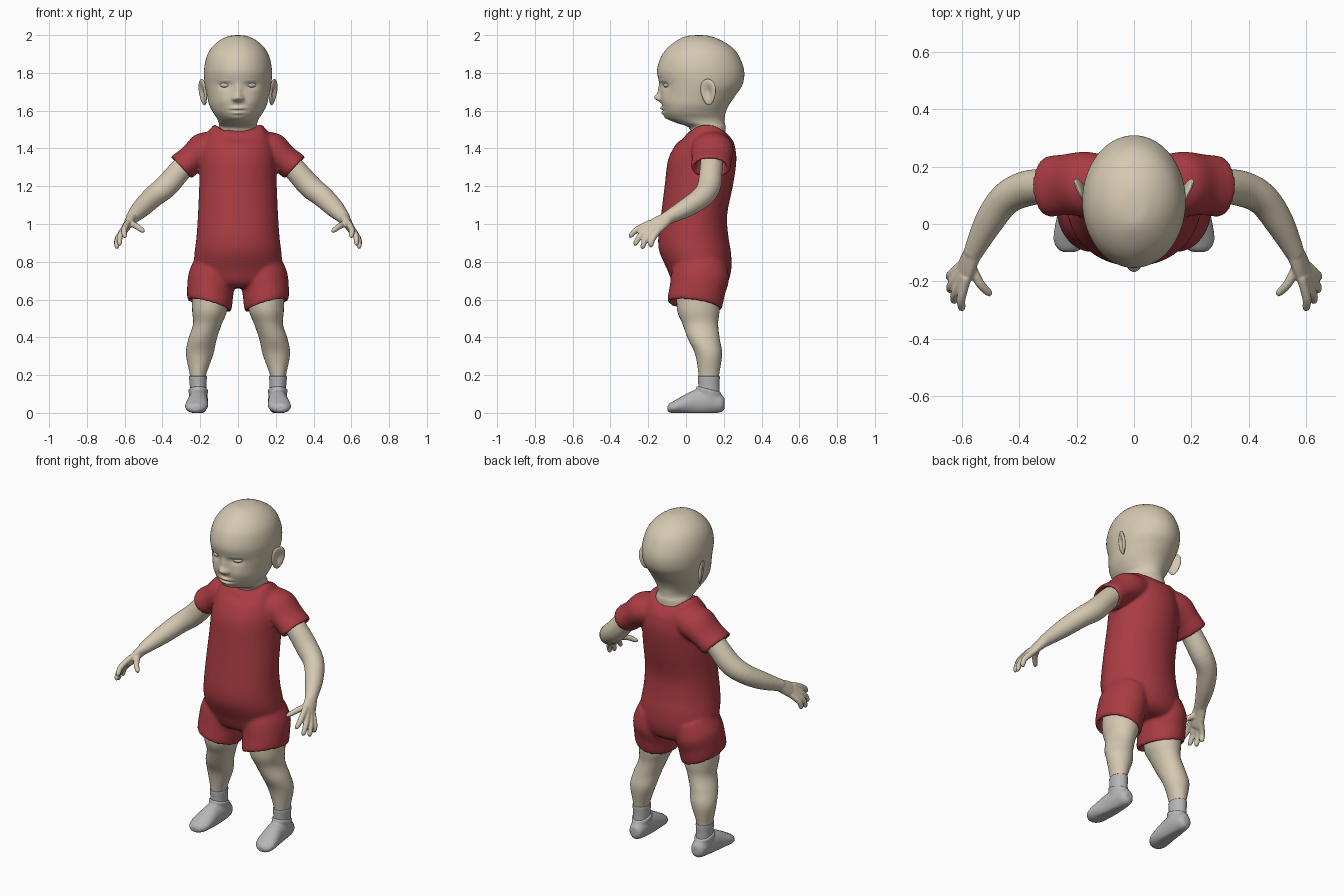
import bpy, bmesh
from math import sin, cos, pi, exp
from mathutils import Vector, Matrix, Euler

default_cube = bpy.data.objects.get("Cube")
if default_cube:
    bpy.data.objects.remove(default_cube, do_unlink=True)

X_AXIS, Z_AXIS = (1, 0, 0), (0, 0, 1)


def material(name, red, green, blue):
    mat = bpy.data.materials.new(name)
    color = (red, green, blue, 1)
    mat.diffuse_color = color
    mat.use_nodes = True
    shader = mat.node_tree.nodes["Principled BSDF"]
    shader.inputs["Base Color"].default_value = color
    shader.inputs["Roughness"].default_value = 0.8
    return mat


skin = material("skin", .66, .58, .44)
red_cloth = material("red cloth", .40, .045, .055)
grey_cloth = material("grey cloth", .47, .47, .48)
eye_grey = material("eye grey", .55, .54, .54)


def resample(path, steps):
    """Smooth curve through every control point, radii included."""
    points = []
    last = len(path) - 1
    for i in range(last):
        a, b, c, d = (path[max(i - 1, 0)], path[i], path[i + 1], path[min(i + 2, last)])
        for k in range(steps):
            t = k / steps
            points.append([
                q + t / 2 * (r - p + t * (2 * p - 5 * q + 4 * r - s + t * (3 * (q - r) + s - p)))
                for p, q, r, s in zip(a, b, c, d)])
    points.append(list(path[last]))
    return points


def tube(bm, path, side, axis=None, steps=4, segments=32):
    """Closed tube along (x, y, z, side radius, other radius) points."""
    points = resample(path, steps)
    rings = []
    for i, point in enumerate(points):
        if axis:
            tangent = Vector(axis).normalized()
        else:
            after, before = points[min(i + 1, len(points) - 1)], points[max(i - 1, 0)]
            tangent = (Vector(after[:3]) - Vector(before[:3])).normalized()
        u = Vector(side)
        u = (u - tangent * u.dot(tangent)).normalized()
        w = tangent.cross(u)
        ring = []
        for k in range(segments):
            angle = 2 * pi * k / segments
            offset = u * cos(angle) * point[3] + w * sin(angle) * point[4]
            ring.append(bm.verts.new(Vector(point[:3]) + offset))
        rings.append(ring)
    for low, high in zip(rings, rings[1:]):
        for k in range(segments):
            n = (k + 1) % segments
            bm.faces.new((low[k], low[n], high[n], high[k]))
    bm.faces.new(rings[0])
    bm.faces.new(rings[-1])


def upright(sections):
    """Turn (z, half width, front y, back y) into tube points."""
    return [(0, (front + back) / 2, z, half, (back - front) / 2)
            for z, half, front, back in sections]


def flip(vector, sign):
    return (sign * vector[0], *vector[1:])


def finish(name, bm, mat, voxel=None, soften=3, mirror=False):
    bmesh.ops.recalc_face_normals(bm, faces=bm.faces)
    mesh = bpy.data.meshes.new(name)
    for face in bm.faces:
        face.smooth = True
    bm.to_mesh(mesh)
    bm.free()
    mesh.materials.append(mat)
    obj = bpy.data.objects.new(name, mesh)
    bpy.context.collection.objects.link(obj)
    if voxel:
        fuse = obj.modifiers.new("fuse", 'REMESH')
        fuse.mode = 'VOXEL'
        fuse.voxel_size = voxel
        fuse.use_smooth_shade = True
        smooth = obj.modifiers.new("soften", 'SMOOTH')
        smooth.iterations = soften
    if mirror:
        obj.modifiers.new("mirror", 'MIRROR').use_axis[0] = True
    return obj


# Head and neck, lofted and then sculpted with soft bumps
bm = bmesh.new()
head = [(2, .008, .06, .08), (1.994, .05, .0, .13), (1.97, .1, -.05, .19),
        (1.93, .142, -.1, .25), (1.88, .168, -.135, .285), (1.81, .18, -.153, .308),
        (1.74, .176, -.14, .3), (1.68, .164, -.133, .262), (1.63, .152, -.126, .228),
        (1.59, .132, -.12, .21), (1.56, .112, -.098, .205), (1.535, .102, -.05, .205),
        (1.51, .1, .015, .21), (1.45, .11, .03, .21)]
tube(bm, upright(head), X_AXIS, Z_AXIS, steps=8, segments=160)
bumps = [  # x, z, x spread, z spread, push
    (0, 1.668, .022, .02, .034),     # nose tip
    (0, 1.705, .018, .03, .012),     # nose bridge
    (.021, 1.662, .01, .011, .012),  # nostrils
    (.07, 1.735, .036, .022, -.014), # eye sockets
    (.07, 1.756, .032, .007, .006),  # upper lids
    (.08, 1.65, .045, .04, .01),     # cheeks
    (0, 1.613, .034, .009, .013),    # upper lip
    (0, 1.6, .042, .005, -.007),     # mouth line
    (0, 1.588, .028, .009, .012),    # lower lip
    (0, 1.56, .04, .016, .01)]       # chin
for v in bm.verts:
    if v.co.y < .03:
        x, z = abs(v.co.x), v.co.z
        v.co.y -= sum(push * exp(-((x - bx) / sx) ** 2 - ((z - bz) / sz) ** 2)
                      for bx, bz, sx, sz, push in bumps)
finish("head", bm, skin)

# Eyes
bm = bmesh.new()
place = Matrix.LocRotScale(Vector((.07, -.104, 1.735)), Euler((0, 0, .35)), Vector((.028, .013, .013)))
bmesh.ops.create_uvsphere(bm, u_segments=24, v_segments=16, radius=1, matrix=place)
finish("eyes", bm, eye_grey, mirror=True)

# Ears, dished discs whose rear edge stands out
bm = bmesh.new()
bmesh.ops.create_uvsphere(bm, u_segments=32, v_segments=24, radius=1)
for v in bm.verts:
    if v.co.x > 0:
        v.co.x -= 1.3 * exp(-(v.co.y / .55) ** 2 - (v.co.z / .6) ** 2)
    v.co.y *= 1 + .22 * v.co.z
place = Matrix.LocRotScale(Vector((.186, .118, 1.698)), Euler((0, .12, -.42)), Vector((.016, .043, .07)))
bm.transform(place)
finish("ears", bm, skin, mirror=True)

# Romper: trunk, short sleeves and short legs fused into one garment
bm = bmesh.new()
trunk = [(1.528, .125, .0, .222), (1.48, .165, -.015, .24), (1.42, .19, -.055, .257),
         (1.34, .2, -.095, .267), (1.21, .205, -.112, .25), (1.05, .212, -.132, .218),
         (.93, .22, -.147, .225), (.85, .23, -.14, .238), (.76, .235, -.1, .24),
         (.69, .22, -.07, .22), (.66, .17, -.03, .18)]
tube(bm, upright(trunk), X_AXIS, Z_AXIS, segments=48)
for v in bm.verts:  # scooped neckline
    rise = (v.co.z - 1.43) / .1
    if rise > 0:
        v.co.z -= .055 * rise * max(0, 1 - (v.co.x / .125) ** 2)
sleeve = [(.07, .14, 1.43, .09, .085), (.16, .14, 1.4, .112, .098), (.24, .137, 1.345, .106, .079),
          (.3, .13, 1.3, .104, .078), (.295, .13, 1.305, .082, .058), (.25, .135, 1.345, .08, .056)]
short_leg = [(.11, .08, .8, .115, .14), (.137, .075, .72, .125, .153), (.147, .06, .65, .126, .148),
             (.152, .045, .572, .12, .145), (.152, .047, .58, .099, .124), (.15, .055, .64, .097, .12)]
for sign in (1, -1):
    tube(bm, [flip(p, sign) for p in sleeve], (0, 1, 0), flip((.74, -.03, -.67), sign))
    tube(bm, [flip(p, sign) for p in short_leg], X_AXIS, flip((-.28, .15, 1), sign))
finish("romper", bm, red_cloth, voxel=.009, soften=4)

# Arms with palm, fingers and thumb
bm = bmesh.new()
arm = [(.22, .137, 1.37, .058, .058), (.3, .133, 1.29, .06, .06), (.38, .122, 1.2, .062, .062),
       (.45, .085, 1.143, .057, .057), (.51, .0, 1.085, .05, .05), (.563, -.105, 1.03, .033, .033)]
tube(bm, arm, (1, 1, 0))
palm = [(.557, -.09, 1.037, .033, .032), (.58, -.14, 1.003, .044, .025),
        (.598, -.182, .972, .046, .019), (.606, -.198, .96, .036, .014)]
tube(bm, palm, (-.025, -.06, .045))
fingers = {
    "index": ((.587, -.21, .992), (.602, -.302, .932)),
    "middle": ((.601, -.198, .972), (.63, -.275, .89)),
    "ring": ((.61, -.18, .957), (.645, -.235, .872)),
    "little": ((.613, -.155, .948), (.646, -.19, .88)),
    "thumb": ((.562, -.15, 1), (.5, -.25, .962))}
for base, tip in fingers.values():
    base, tip = Vector(base), Vector(tip)
    bend = Vector((.008, -.004, .008))
    stops = ((base.lerp(tip, -.25), .017), (base.lerp(tip, .5) + bend, .016),
             (base.lerp(tip, .9), .013), (tip, .007))
    tube(bm, [(*spot, r, r) for spot, r in stops], X_AXIS, segments=16)
finish("arms", bm, skin, voxel=.006, soften=2, mirror=True)

# Legs
bm = bmesh.new()
leg = [(.15, .065, .68, .092, .112), (.15, .065, .55, .093, .113), (.162, .076, .47, .076, .094),
       (.188, .095, .39, .075, .084), (.203, .12, .31, .072, .071), (.212, .121, .2, .043, .054),
       (.212, .121, .14, .041, .05)]
tube(bm, leg, X_AXIS, Z_AXIS, steps=6)
finish("legs", bm, skin, mirror=True)

# Socks
bm = bmesh.new()
sock = [(.212, .121, .192, .042, .053), (.212, .121, .19, .047, .058),
        (.211, .121, .14, .044, .056), (.21, .12, .07, .045, .06)]
tube(bm, sock, X_AXIS, Z_AXIS)
finish("socks", bm, grey_cloth, mirror=True)

# Shoes: foot shape with a raised ankle collar and a flat sole
bm = bmesh.new()
foot = [(.205, .205, .05, .018, .025), (.207, .188, .05, .04, .046), (.208, .13, .06, .05, .066),
        (.212, .05, .055, .053, .067), (.218, -.02, .042, .06, .047), (.222, -.06, .032, .058, .034),
        (.225, -.088, .026, .04, .024), (.226, -.098, .024, .02, .012)]
tube(bm, foot, X_AXIS, (0, -1, 0))
collar = [(.21, .125, .05, .048, .066), (.21, .122, .1, .05, .068), (.211, .12, .122, .052, .068),
          (.211, .12, .127, .046, .06)]
tube(bm, collar, X_AXIS, (0, .25, 1))
for v in bm.verts:
    v.co.z = max(v.co.z, 0)
finish("shoes", bm, grey_cloth, voxel=.007, soften=2, mirror=True)
